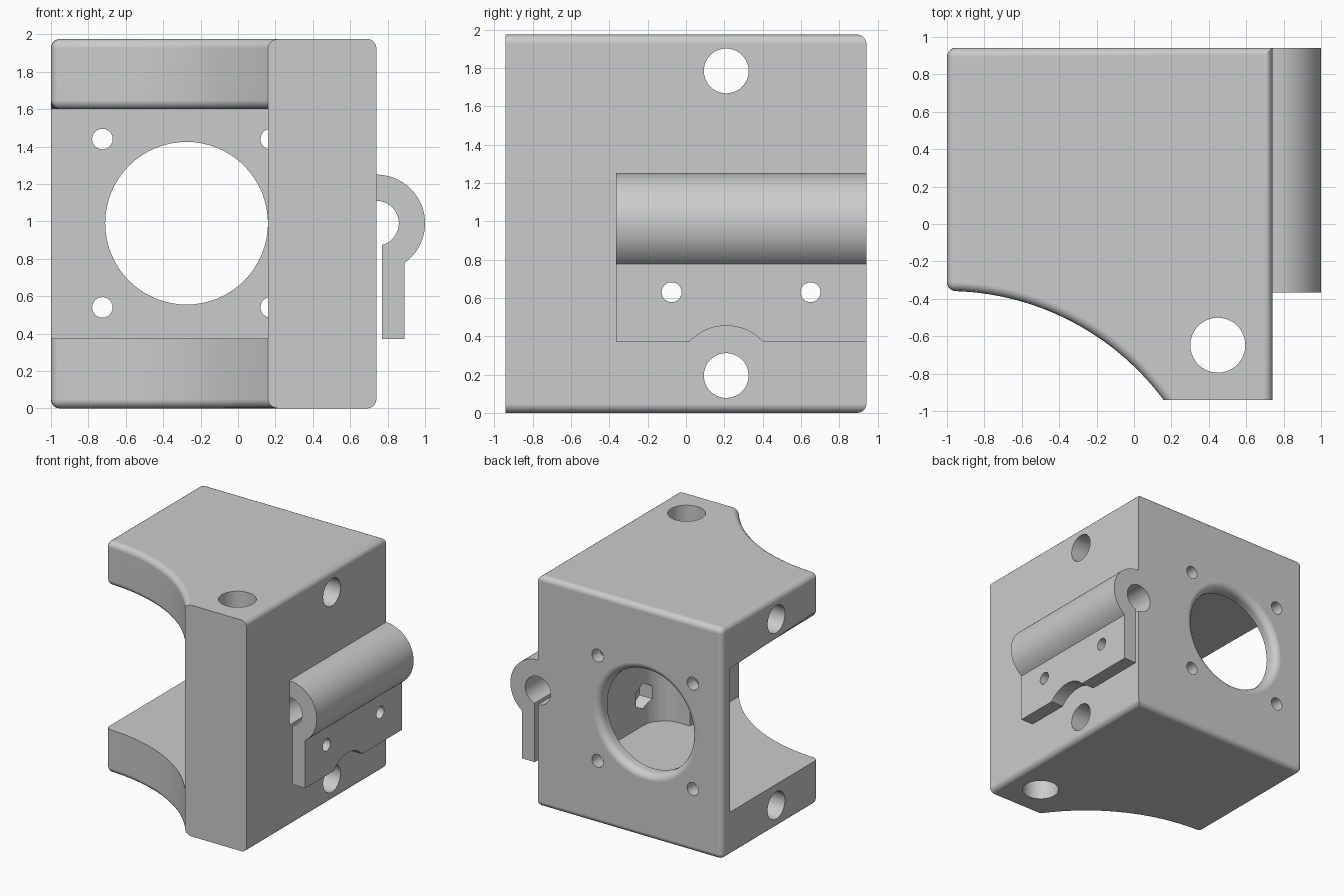
import bpy, bmesh, math
from mathutils import Vector

cube = bpy.data.objects.get("Cube")
if cube:
    bpy.data.objects.remove(cube, do_unlink=True)

# One grey plastic for everything
grey = bpy.data.materials.new("grey plastic")
grey.use_nodes = True
colour = (0.6, 0.6, 0.6, 1)
grey.diffuse_color = colour
grey.node_tree.nodes["Principled BSDF"].inputs["Base Color"].default_value = colour

H, FRONT, BACK = 1.975, -0.942, 0.942      # height, front and back planes
LEFT, RIGHT, POST = -1.0, 0.74, 0.16       # side planes and post edge
FLOOR, CEIL, WALL = 0.375, 1.6, 0.834      # cavity limits
ARC_R = 1.4425                             # concave front of the plates
ARC_C = Vector((LEFT, -0.358 - ARC_R))


def arc(cx, cy, r, a0, a1, n):
    """Points on an arc, angles in degrees."""
    return [(cx + r * math.cos(math.radians(a0 + (a1 - a0) * i / n)),
             cy + r * math.sin(math.radians(a0 + (a1 - a0) * i / n)))
            for i in range(n + 1)]


def loft(name, rings, axis):
    """Solid through (points, position) rings stacked along an axis."""
    place = {"x": lambda a, b, t: (t, a, b),
             "y": lambda a, b, t: (a, t, b),
             "z": lambda a, b, t: (a, b, t)}[axis]
    bm = bmesh.new()
    loops = [[bm.verts.new(place(a, b, t)) for a, b in pts] for pts, t in rings]
    bm.faces.new(loops[0])
    bm.faces.new(loops[-1])
    n = len(loops[0])
    for p, q in zip(loops, loops[1:]):
        for i in range(n):
            j = (i + 1) % n
            bm.faces.new((p[i], p[j], q[j], q[i]))
    bmesh.ops.recalc_face_normals(bm, faces=bm.faces)
    mesh = bpy.data.meshes.new(name)
    bm.to_mesh(mesh)
    bm.free()
    mesh.materials.append(grey)
    obj = bpy.data.objects.new(name, mesh)
    bpy.context.collection.objects.link(obj)
    return obj


def prism(name, pts, axis, lo, hi):
    return loft(name, [(pts, lo), (pts, hi)], axis)


def circle(cx, cy, r, n=40, start=0):
    return arc(cx, cy, r, start, start + 360, n)[:-1]


def activate(obj):
    bpy.ops.object.select_all(action="DESELECT")
    obj.select_set(True)
    bpy.context.view_layer.objects.active = obj


def cut(target, cutter):
    """Subtract the cutter, then throw it away."""
    cutter.hide_render = True
    mod = target.modifiers.new("cut", "BOOLEAN")
    mod.operation = "DIFFERENCE"
    mod.solver = "EXACT"
    mod.object = cutter
    activate(target)
    bpy.ops.object.modifier_apply(modifier=mod.name)
    bpy.data.objects.remove(cutter, do_unlink=True)


def drill(target, axis, a, b, r, lo, hi, n=40, start=0):
    cut(target, prism("cutter", circle(a, b, r, n, start), axis, lo, hi))


# Body block with the concave front
end = math.degrees(math.acos((POST - LEFT) / ARC_R))
outline = arc(ARC_C.x, ARC_C.y, ARC_R, 90, end, 18)
outline[-1] = (POST, FRONT)
outline += [(RIGHT, FRONT), (RIGHT, BACK), (LEFT, BACK)]
body = prism("body_housing", outline, "z", 0, H)

# Cavity between the plates, widening behind the post
cavity = [(-1.5, -1.5), (POST, -1.5), (POST, -0.28)]
cavity += arc(0.26, -0.08, 0.2, -90, 0, 12) + [(0.46, WALL), (-1.5, WALL)]
cut(body, prism("cutter", cavity, "z", FLOOR, CEIL))


# Round the outer edges
def near(a, b):
    return abs(a - b) < 0.004


def on_arc(v):
    return near((v.co.xy - ARC_C).length, ARC_R) and v.co.x < POST + 0.004


def rounded(e):
    u, v = e.verts
    both = lambda test: test(u) and test(v)
    left = both(lambda w: near(w.co.x, LEFT))
    if near(u.co.z, v.co.z):
        if near(u.co.z, CEIL):
            return left or both(on_arc)
        if near(u.co.z, 0) or near(u.co.z, H):
            return not both(lambda w: near(w.co.y, FRONT))
        return False
    return left and (near(u.co.y, BACK) or near(u.co.y, ARC_C.y + ARC_R))


bm = bmesh.new()
bm.from_mesh(body.data)
bmesh.ops.remove_doubles(bm, verts=bm.verts, dist=0.0005)
bmesh.ops.bevel(bm, geom=[e for e in bm.edges if rounded(e)], offset=0.048,
                offset_type="OFFSET", segments=5, profile=0.5,
                affect="EDGES", clamp_overlap=False)
bm.to_mesh(body.data)
bm.free()

# Large round opening with a rolled lip on the back
FX, FZ, FR, LIP = -0.275, 0.99, 0.435, 0.06
rings = [(circle(FX, FZ, FR, 64), 0.7)]
for i in range(7):
    a = math.radians(15 * i)
    rings.append((circle(FX, FZ, FR + LIP * (1 - math.cos(a)), 64),
                  BACK - LIP + LIP * math.sin(a)))
rings.append((circle(FX, FZ, FR + LIP, 64), 1.1))
cut(body, loft("cutter", rings, "y"))

# Four small screw holes around the opening
for sx in (-0.45, 0.45):
    for sz in (-0.45, 0.45):
        drill(body, "y", FX + sx, FZ + sz, 0.055, 0.7, 1.1, 24)

# Long bolt holes through the plates and down the post
for z in (0.195, 1.785):
    drill(body, "x", 0.21, z, 0.117, -1.2, 1.2)
drill(body, "z", 0.448, -0.648, 0.147, -0.2, 2.2)

# Hook clip on the side
HZ, Y0 = 0.99, -0.365
profile = arc(RIGHT, HZ, 0.26, 90, -54.8, 32)
profile += [(0.89, 0.37), (0.77, 0.37)]
profile += arc(RIGHT, HZ, 0.12, -75.5, 90, 24)
clip = prism("side_clip", profile, "y", Y0, BACK)
drill(clip, "x", 0.21, 0.195, 0.26, 0.5, 1.2, 64)

# Bore of the clip continued into the body
drill(body, "y", RIGHT, HZ, 0.12, Y0, 1.1)

# Clip screws, with hexagonal nut pockets inside the cavity
for y in (-0.075, 0.65):
    drill(clip, "x", y, 0.63, 0.052, 0.6, 1.2, 24)
    drill(body, "x", y, 0.63, 0.052, 0.3, 1.2, 24)
    drill(body, "x", y, 0.63, 0.11, 0.4, 0.56, 6, 30)

# Smooth curved faces, keep corners sharp
for obj in (body, clip):
    activate(obj)
    bpy.ops.object.shade_smooth_by_angle(angle=math.radians(30))
    mod = obj.modifiers.new("even shading", "WEIGHTED_NORMAL")
    mod.keep_sharp = True
